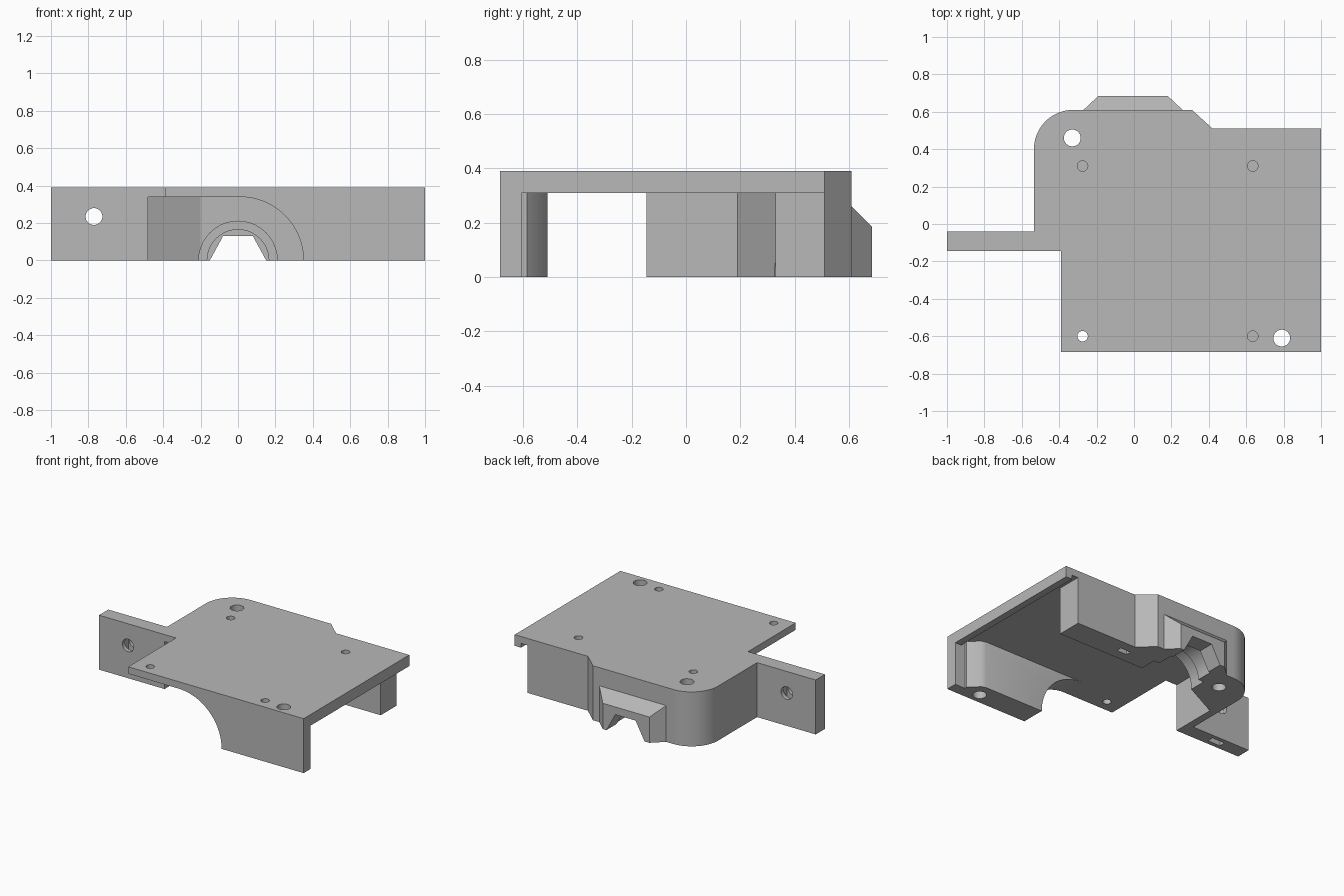
import bpy, bmesh, math
from mathutils import Vector

cube = bpy.data.objects.get("Cube")
if cube:
    bpy.data.objects.remove(cube, do_unlink=True)

grey = bpy.data.materials.new("plain grey")
grey.use_nodes = True
COLOUR = (0.48, 0.48, 0.48, 1)
grey.diffuse_color = COLOUR
grey.node_tree.nodes["Principled BSDF"].inputs["Base Color"].default_value = COLOUR


def make_object(name, bm):
    bmesh.ops.recalc_face_normals(bm, faces=bm.faces[:])
    mesh = bpy.data.meshes.new(name)
    bm.to_mesh(mesh)
    bm.free()
    mesh.materials.append(grey)
    ob = bpy.data.objects.new(name, mesh)
    bpy.context.collection.objects.link(ob)
    return ob


def prism(name, outline, low, high, axis="z"):
    """Extrude a 2D outline along z (x, y points) or along y (x, z points)."""
    bm = bmesh.new()
    place = (lambda a, b: (a, b, low)) if axis == "z" else (lambda a, b: (a, low, b))
    face = bm.faces.new([bm.verts.new(place(a, b)) for a, b in outline])
    moved = bmesh.ops.extrude_face_region(bm, geom=[face])["geom"]
    step = Vector((0, 0, high - low)) if axis == "z" else Vector((0, high - low, 0))
    bmesh.ops.translate(bm, vec=step, verts=[v for v in moved if isinstance(v, bmesh.types.BMVert)])
    return make_object(name, bm)


def arc(cx, cy, r, start, end, steps=24):
    angles = [math.radians(start + (end - start) * i / steps) for i in range(steps + 1)]
    return [(cx + r * math.cos(a), cy + r * math.sin(a)) for a in angles]


def circle(cx, cy, r):
    return arc(cx, cy, r, 0, 360, 40)[:-1]


def rect(x0, x1, y0, y1):
    return [(x0, y0), (x1, y0), (x1, y1), (x0, y1)]


def combine(body, other, operation="DIFFERENCE"):
    mod = body.modifiers.new(operation, "BOOLEAN")
    mod.operation, mod.solver, mod.object = operation, "EXACT", other
    bpy.context.view_layer.objects.active = body
    bpy.ops.object.modifier_apply(modifier=mod.name)
    bpy.data.objects.remove(other, do_unlink=True)


# Housing: full-height block with a rounded corner and side mounting tab
outline = [(-0.39, -0.685), (1, -0.685), (1, 0.51), (0.42, 0.51), (0.31, 0.61)]
outline += arc(-0.325, 0.4, 0.21, 90, 180)
outline += [(-0.535, -0.04), (-1, -0.04), (-1, -0.145), (-0.39, -0.145)]
body = prism("housing_cover", outline, 0, 0.39)

# Sloped boss on the back wall
bm = bmesh.new()
for y, x0, x1, top in ((0.58, -0.27, 0.26, 0.26), (0.61, -0.27, 0.26, 0.26), (0.685, -0.19, 0.18, 0.185)):
    for x, z in rect(x0, x1, 0, top):
        bm.verts.new((x, y, z))
bmesh.ops.convex_hull(bm, input=bm.verts[:])
combine(body, make_object("back_boss", bm), "UNION")


# Open interior, with a thicker lip left along the right edge
def cavity(right):
    return [(-0.48, -0.51), (0.82, -0.51), (0.85, -0.52), (0.92, -0.585), (0.92, -0.605),
            (right, -0.605), (right, 0.7), (0.9, 0.7), (0.9, 0.33), (-0.2, 0.33), (-0.48, 0.19)]


combine(body, prism("cavity_cutter", cavity(1.2), -0.1, 0.31))
combine(body, prism("ceiling_cutter", cavity(0.95), 0.2, 0.34))

# Large arched opening in the front wall
arch = [(-0.48, -0.1), (-0.48, 0.34)] + arc(0.01, 0, 0.34, 90, 0, 32) + [(0.35, -0.1)]
combine(body, prism("arch_cutter", arch, -0.8, -0.4, "y"))

# Stepped shaft bearing and tapered slot through the back wall
combine(body, prism("bearing_cutter", circle(0, 0, 0.21), 0.2, 0.45, "y"))
combine(body, prism("seal_cutter", circle(0, 0, 0.165), 0.4, 0.57, "y"))
slot = [(-0.2, -0.09), (0.2, -0.09), (0.08, 0.13), (-0.08, 0.13)]
combine(body, prism("slot_cutter", slot, 0.5, 0.8, "y"))

# Screw holes: two large and one small through, three small blind
for x, y, r, low in ((-0.33, 0.46, 0.045, -0.1), (0.79, -0.61, 0.045, -0.1),
                     (-0.275, -0.6, 0.028, -0.1), (-0.275, 0.31, 0.028, 0.2),
                     (0.635, 0.31, 0.028, 0.2), (0.635, -0.6, 0.028, 0.2)):
    # Holes over the open interior stay shallow inside the plate
    combine(body, prism("hole_cutter", circle(x, y, r), low if y != 0.31 else 0.355, 0.5))
combine(body, prism("tab_hole_cutter", circle(-0.77, 0.235, 0.045), -0.3, 0.1, "y"))

# Nut pockets in the bottom faces
combine(body, prism("tab_nut_cutter", rect(-0.82, -0.72, -0.115, -0.07), -0.1, 0.27))
combine(body, prism("wall_nut_cutter", rect(0.4, 0.48, 0.4, 0.44), -0.1, 0.15))

# Smooth the curved walls, keep edges sharp
bpy.ops.object.select_all(action="DESELECT")
body.select_set(True)
bpy.context.view_layer.objects.active = body
bpy.ops.object.shade_smooth_by_angle(angle=math.radians(25))
